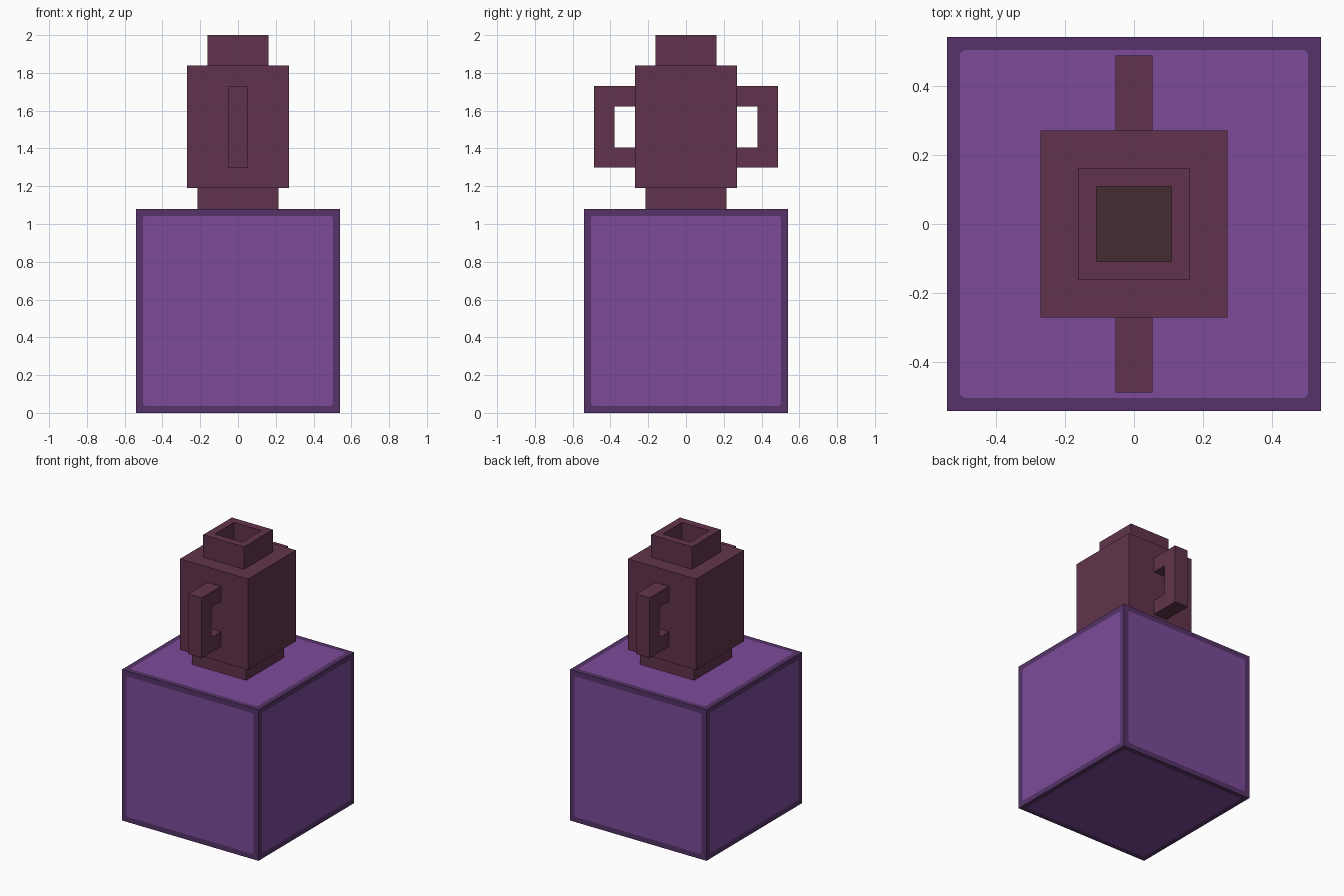
import bpy, bmesh
from mathutils import Vector

if "Cube" in bpy.data.objects:
    bpy.data.objects.remove(bpy.data.objects["Cube"])


def material(name, rgb):
    lin = [((c / 255 + 0.055) / 1.055) ** 2.4 for c in rgb]
    mat = bpy.data.materials.new(name)
    mat.diffuse_color = (*lin, 1)
    mat.use_nodes = True
    mat.node_tree.nodes["Principled BSDF"].inputs["Base Color"].default_value = mat.diffuse_color
    return mat


PANEL = material("purple_panel", (124, 75, 154))
BORDER = material("dark_purple_border", (86, 52, 105))
CLAY = material("maroon_clay", (97, 52, 76))
DARK = material("dark_interior", (68, 44, 50))


def make_object(name, bm, mats):
    bmesh.ops.recalc_face_normals(bm, faces=bm.faces[:])
    mesh = bpy.data.meshes.new(name)
    bm.to_mesh(mesh)
    bm.free()
    for m in mats:
        mesh.materials.append(m)
    obj = bpy.data.objects.new(name, mesh)
    bpy.context.collection.objects.link(obj)
    return obj


# Pedestal: cube with a framed panel on every side
SIZE = 1.08
bm = bmesh.new()
bmesh.ops.create_cube(bm, size=SIZE)
bmesh.ops.translate(bm, verts=bm.verts[:], vec=(0, 0, SIZE / 2))
panels = bm.faces[:]
bmesh.ops.inset_individual(bm, faces=panels, thickness=0.053)
corners = list({v for f in panels for v in f.verts})
bmesh.ops.bevel(bm, geom=corners, offset=0.01, segments=1, affect='VERTICES')

# Small dark patch cut into the underside panel
X0, X1, Y0, Y1 = -0.217, -0.108, 0.30, 0.405
for co, no in (((X0, 0, 0), (1, 0, 0)), ((X1, 0, 0), (1, 0, 0)),
               ((0, Y0, 0), (0, 1, 0)), ((0, Y1, 0), (0, 1, 0))):
    under = [f for f in bm.faces if f.calc_center_median().z < 1e-4
             and all(max(abs(v.co.x), abs(v.co.y)) < 0.49 for v in f.verts)
             and f.calc_area() > 0.001]
    edges = {e for f in under for e in f.edges}
    verts = {v for f in under for v in f.verts}
    bmesh.ops.bisect_plane(bm, geom=[*verts, *edges, *under], dist=1e-5,
                           plane_co=Vector(co), plane_no=Vector(no))

for f in bm.faces:
    c = f.calc_center_median()
    off = sorted(abs(v) for v in (c.x, c.y, c.z - SIZE / 2))
    is_panel = f.calc_area() > 0.5 or (c.z < 1e-4 and off[1] < 0.486
                                       and f.calc_area() > 0.001)
    f.material_index = 0 if is_panel else 1
    if c.z < 1e-4 and X0 < c.x < X1 and Y0 < c.y < Y1:
        f.material_index = 2
make_object("pedestal", bm, [PANEL, BORDER, DARK])

# Vase: stepped square profile (half width, height), hollow at the mouth
profile = [(0.215, 1.08), (0.215, 1.19), (0.27, 1.19), (0.27, 1.84),
           (0.162, 1.84), (0.162, 2.0), (0.108, 2.0), (0.108, 1.84)]
bm = bmesh.new()
rings = [[bm.verts.new((sx * r, sy * r, z))
          for sx, sy in ((-1, -1), (1, -1), (1, 1), (-1, 1))] for r, z in profile]
for a, b in zip(rings, rings[1:]):
    for i in range(4):
        j = (i + 1) % 4
        bm.faces.new((a[i], a[j], b[j], b[i]))
bm.faces.new(rings[0][::-1])
bm.faces.new(rings[-1]).material_index = 1
make_object("vase", bm, [CLAY, DARK])

# Handles: C-shaped outline (y, z) extruded across x, one on each side
outline = [(0.27, 1.30), (0.487, 1.30), (0.487, 1.73), (0.27, 1.73),
           (0.27, 1.623), (0.379, 1.623), (0.379, 1.406), (0.27, 1.406)]
for name, side in (("front_handle", -1), ("back_handle", 1)):
    bm = bmesh.new()
    face = bm.faces.new([bm.verts.new((-0.054, side * y, z)) for y, z in outline])
    ext = bmesh.ops.extrude_face_region(bm, geom=[face], use_keep_orig=True)
    moved = [g for g in ext["geom"] if isinstance(g, bmesh.types.BMVert)]
    bmesh.ops.translate(bm, verts=moved, vec=(0.108, 0, 0))
    make_object(name, bm, [CLAY])
